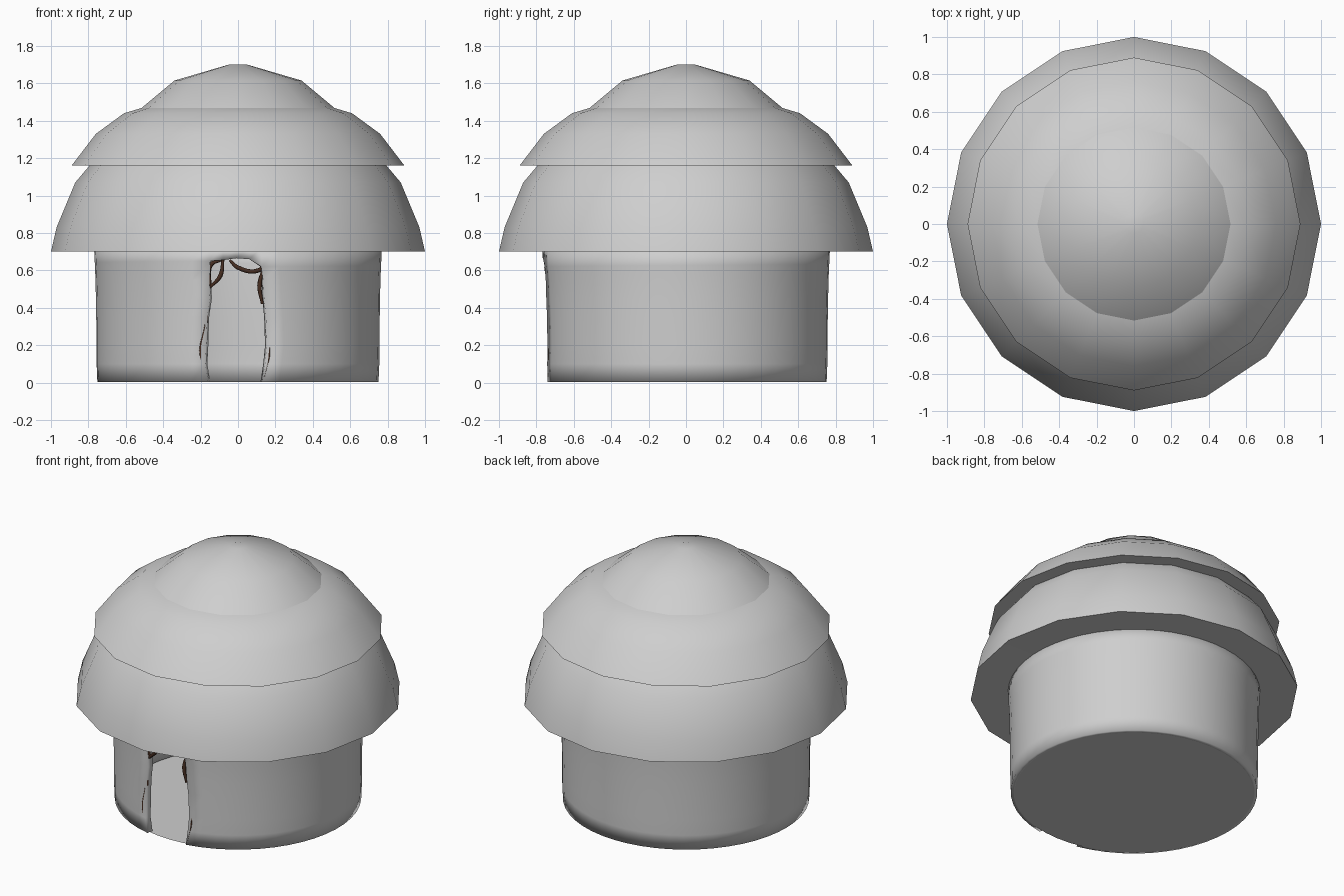
import bpy, bmesh, math
from mathutils import Vector

if "Cube" in bpy.data.objects:
    bpy.data.objects.remove(bpy.data.objects["Cube"])


def material(name, rgb):
    m = bpy.data.materials.new(name)
    m.diffuse_color = (*rgb, 1)
    m.use_nodes = True
    m.node_tree.nodes["Principled BSDF"].inputs["Base Color"].default_value = m.diffuse_color
    return m


GREY = material("plain grey", (0.62, 0.62, 0.62))
BROWN = material("dark brown", (0.065, 0.028, 0.016))


def finish(name, bm, mat, angle=40):
    me = bpy.data.meshes.new(name)
    bm.to_mesh(me)
    bm.free()
    ob = bpy.data.objects.new(name, me)
    bpy.context.collection.objects.link(ob)
    me.materials.append(mat)
    bpy.ops.object.select_all(action='DESELECT')
    ob.select_set(True)
    bpy.context.view_layer.objects.active = ob
    bpy.ops.object.shade_smooth_by_angle(angle=math.radians(angle))
    return ob


def lathe(name, profile, sides, mat):
    """Spin (radius, z) points, listed from bottom to top, around z."""
    bm = bmesh.new()
    rings = []
    for r, z in profile:
        if r == 0:
            rings.append([bm.verts.new((0, 0, z))] * sides)
        else:
            rings.append([bm.verts.new((r * math.cos(math.tau * k / sides),
                                        r * math.sin(math.tau * k / sides), z))
                          for k in range(sides)])
    for low, high in zip(rings, rings[1:]):
        for k in range(sides):
            n = (k + 1) % sides
            quad = list(dict.fromkeys((low[k], low[n], high[n], high[k])))
            bm.faces.new(quad)
    return finish(name, bm, mat)


# Roof: three overlapping 16-sided tiers with narrow undersides
lathe("roof_lower_tier", [(0.74, 0.705), (1.0, 0.70), (0.97, 0.83),
                          (0.87, 1.07), (0.79, 1.165)], 16, GREY)
lathe("roof_middle_tier", [(0.77, 1.165), (0.89, 1.16), (0.76, 1.33),
                           (0.61, 1.44), (0.51, 1.47)], 16, GREY)
lathe("roof_cap", [(0.52, 1.465), (0.34, 1.615), (0.05, 1.70), (0, 1.70)], 16, GREY)

# Floor disc
floor = bmesh.new()
bmesh.ops.create_circle(floor, cap_ends=True, segments=48, radius=0.73)
finish("floor", floor, GREY)

# Round wall with a ragged doorway at the front
ROWS = [0.003, 0.1, 0.2, 0.35, 0.45, 0.55, 0.64, 0.72]
RADII = [0.752, 0.756, 0.757, 0.758, 0.76, 0.762, 0.766, 0.77]
LEFT = [-0.16, -0.175, -0.17, -0.165, -0.15, -0.155, -0.15, -0.15]
RIGHT = [0.13, 0.145, 0.155, 0.15, 0.14, 0.135, 0.125, 0.125]
ARCH = [0.655, 0.665, 0.66]
COLS = 48

bm = bmesh.new()


def point(angle, r, z):
    return bm.verts.new((r * math.cos(angle), r * math.sin(angle), z))


grid = []
for i, (z, r) in enumerate(zip(ROWS, RADII)):
    a0 = -math.pi / 2 + math.asin(RIGHT[i] / r)
    a1 = 1.5 * math.pi + math.asin(LEFT[i] / r)
    row = []
    for j in range(COLS + 1):
        t = j / COLS
        zz = z if i != 6 else 0.62 + 0.03 * t
        row.append(point(a0 + (a1 - a0) * t, r, zz))
    grid.append(row)
for low, high in zip(grid, grid[1:]):
    for j in range(COLS):
        bm.faces.new((low[j], low[j + 1], high[j + 1], high[j]))
# Lintel over the doorway
arch, top = [grid[6][-1]], [grid[7][-1]]
for k, z in enumerate(ARCH):
    x = -0.08 + 0.07 * k
    a = -math.pi / 2 + math.asin(x / 0.766)
    arch.append(point(a, 0.766, z))
    top.append(point(a, 0.77, 0.72))
arch.append(grid[6][0])
top.append(grid[7][0])
for k in range(len(arch) - 1):
    bm.faces.new((arch[k], arch[k + 1], top[k + 1], top[k]))
wall = finish("wall", bm, GREY)
solid = wall.modifiers.new("thickness", 'SOLIDIFY')
solid.thickness = 0.04
solid.offset = -1

# Brown roots around the doorway, as (x, z) paths laid on the wall
ROOTS = [
    [(-0.185, 0.07), (-0.2, 0.17), (-0.175, 0.30), (-0.165, 0.43)],
    [(-0.15, 0.51), (-0.095, 0.57), (-0.08, 0.66)],
    [(-0.15, 0.52), (-0.145, 0.63), (-0.09, 0.655)],
    [(-0.045, 0.655), (0.0, 0.615), (0.11, 0.60), (0.14, 0.63)],
    [(0.135, 0.61), (0.115, 0.52), (0.13, 0.42)],
    [(0.162, 0.28), (0.165, 0.15), (0.14, 0.03)],
]
for n, path in enumerate(ROOTS):
    cu = bpy.data.curves.new("root_%d" % (n + 1), 'CURVE')
    cu.dimensions = '3D'
    cu.bevel_depth = 0.013
    cu.bevel_resolution = 1
    cu.use_fill_caps = True
    sp = cu.splines.new('BEZIER')
    sp.bezier_points.add(len(path) - 1)
    for k, (x, z) in enumerate(path):
        p = sp.bezier_points[k]
        p.co = Vector((x, -math.sqrt(0.745 ** 2 - x * x), z))
        p.handle_left_type = p.handle_right_type = 'AUTO'
        p.radius = 0.6 if k in (0, len(path) - 1) else 1.0
    sp.resolution_u = 5
    cu.materials.append(BROWN)
    bpy.context.collection.objects.link(bpy.data.objects.new(cu.name, cu))
